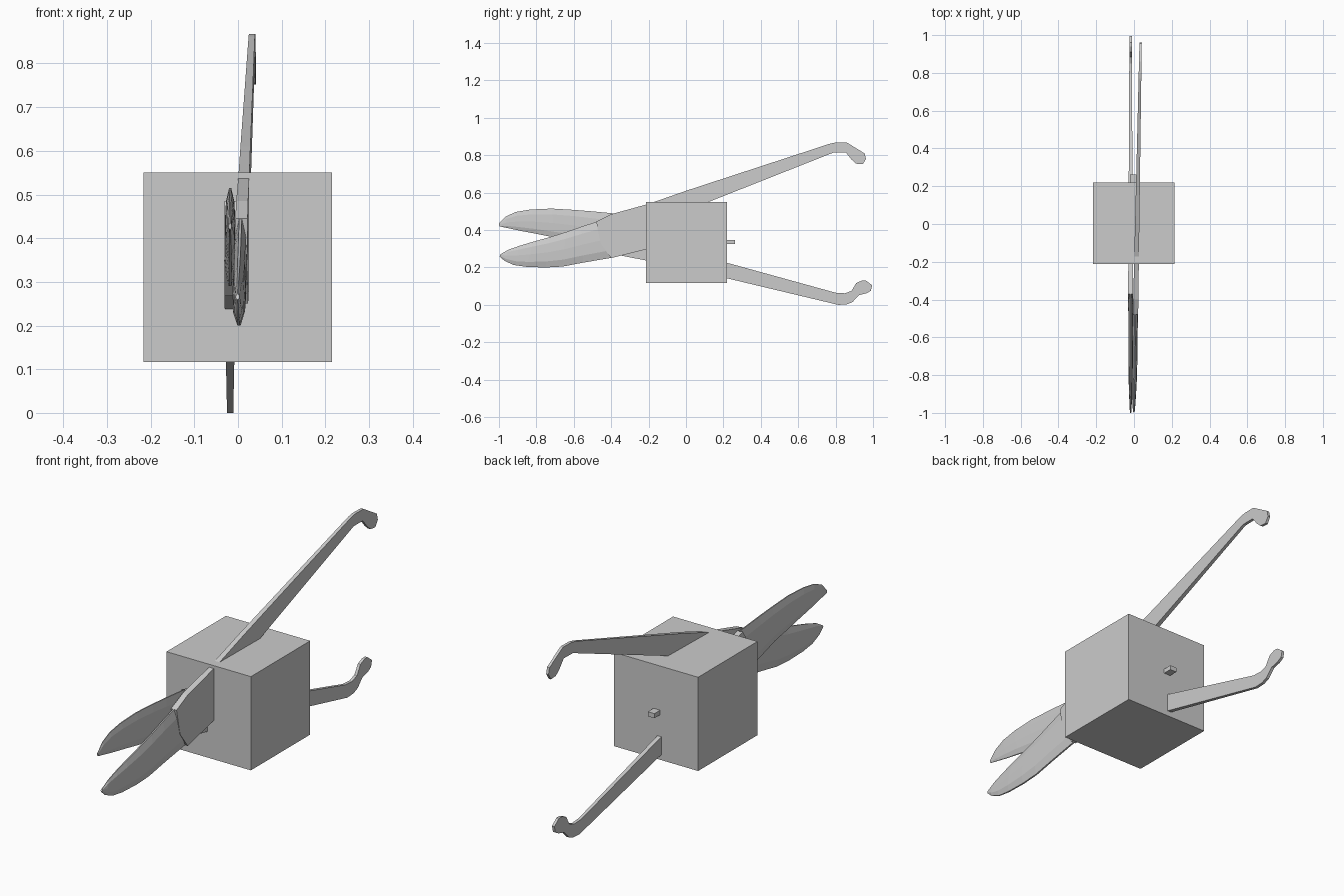
import bpy, bmesh

if "Cube" in bpy.data.objects:
    bpy.data.objects.remove(bpy.data.objects["Cube"])


def finish(name, bm):
    bmesh.ops.recalc_face_normals(bm, faces=bm.faces)
    me = bpy.data.meshes.new(name)
    bm.to_mesh(me)
    bm.free()
    ob = bpy.data.objects.new(name, me)
    bpy.context.collection.objects.link(ob)
    return ob


def box(name, lo, hi):
    bm = bmesh.new()
    bmesh.ops.create_cube(bm, size=1)
    for v in bm.verts:
        for i in range(3):
            v.co[i] = lo[i] + (v.co[i] + 0.5) * (hi[i] - lo[i])
    return finish(name, bm)


def plate(name, pts, centre, half):
    """Flat bar from a (y, z) outline; centre and half thickness vary along y."""
    bm = bmesh.new()
    left = [bm.verts.new((centre(y) - half(y), y, z)) for y, z in pts]
    right = [bm.verts.new((centre(y) + half(y), y, z)) for y, z in pts]
    bm.faces.new(left)
    bm.faces.new(right[::-1])
    n = len(pts)
    for i in range(n):
        j = (i + 1) % n
        bm.faces.new((left[i], left[j], right[j], right[i]))
    return finish(name, bm)


def blade(name, lower, upper, centre, half):
    """Blade lofted between its lower and upper edges, thin at both edges."""
    section = [(0, .25), (.2, .9), (.5, 1), (.8, .8), (1, .2)]
    section = section + [(t, -w) for t, w in reversed(section)]
    bm = bmesh.new()
    rings = []
    for k, ((y0, z0), (y1, z1)) in enumerate(zip(lower, upper)):
        taper = min(1, 0.3 + 0.2 * k)
        ring = []
        for t, w in section:
            y, z = y0 + (y1 - y0) * t, z0 + (z1 - z0) * t
            ring.append(bm.verts.new((centre(y) + w * half * taper, y, z)))
        rings.append(ring)
    n = len(section)
    for a, b in zip(rings, rings[1:]):
        for i in range(n):
            j = (i + 1) % n
            bm.faces.new((a[i], a[j], b[j], b[i]))
    bm.faces.new(rings[0])
    bm.faces.new(rings[-1][::-1])
    return finish(name, bm)


# Central block and the small catch at its back
box("central_block", (-.216, -.213, .117), (.215, .22, .55))
box("rear_catch", (-.022, .10, .325), (.012, .262, .346))

# Arm rising to the upper handle
upper_x = lambda y: .017 + .0187 * y
plate("upper_handle", [
    (-.48, .445), (-.40, .485), (-.2, .54), (0, .61), (.77, .862), (.80, .868),
    (.86, .868), (.955, .81), (.962, .78), (.945, .752), (.91, .755),
    (.885, .777), (.855, .815), (.79, .815), (.12, .55), (-.02, .42),
    (-.2, .30), (-.40, .25), (-.455, .325)],
    upper_x, lambda y: .0114 - .0055 * y)

# Blade on the far end of that arm
blade("lower_blade",
      [(-.997, .26), (-.97, .235), (-.92, .213), (-.85, .203), (-.75, .2),
       (-.66, .205), (-.55, .226), (-.39, .253)],
      [(-.99, .272), (-.95, .295), (-.89, .316), (-.82, .337), (-.73, .362),
       (-.64, .39), (-.56, .418), (-.475, .446)],
      lambda y: .012 + .013 * y, .015)

# Arm falling to the lower handle
lower_x = lambda y: -.018
plate("lower_handle", [
    (-.46, .35), (-.37, .485), (-.2, .44), (0, .31), (.22, .225), (.80, .065),
    (.85, .062), (.885, .075), (.91, .117), (.94, .13), (.962, .13),
    (.995, .105), (.988, .075), (.965, .062), (.925, .052), (.89, .015),
    (.86, .003), (.815, 0), (.22, .142), (-.2, .235), (-.37, .268)],
    lower_x, lambda y: .0112 - .005 * y)

# Blade on the far end of that arm
blade("upper_blade",
      [(-.998, .42), (-.95, .41), (-.88, .395), (-.80, .38), (-.70, .36),
       (-.62, .345), (-.54, .32), (-.42, .29)],
      [(-1.0, .435), (-.965, .472), (-.91, .497), (-.83, .51), (-.72, .515),
       (-.60, .508), (-.50, .5), (-.365, .487)],
      lower_x, .012)
